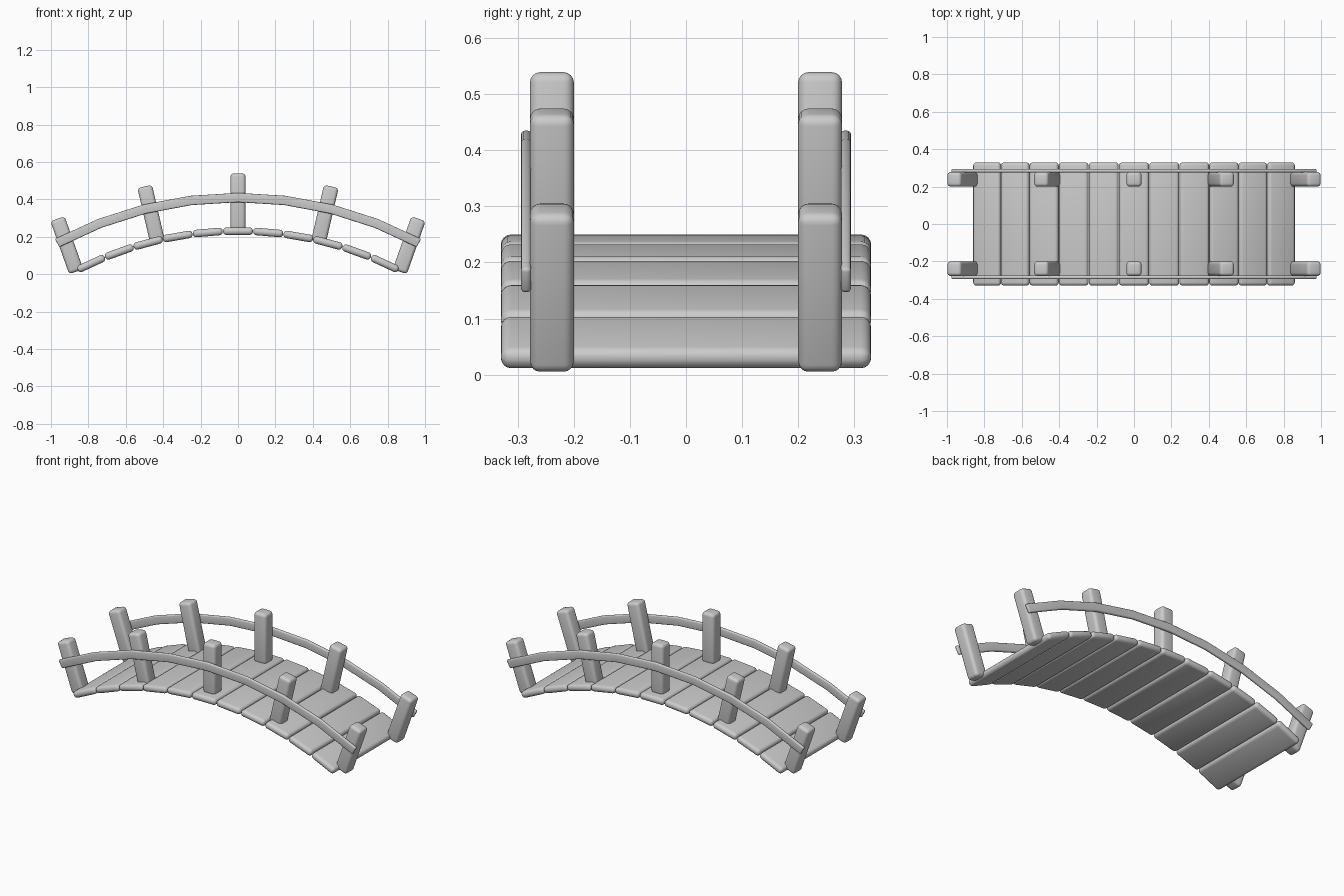
import bpy, bmesh, math
from mathutils import Matrix

if "Cube" in bpy.data.objects:
    bpy.data.objects.remove(bpy.data.objects["Cube"])

def finish(name, bm, bevel, seg):
    bmesh.ops.recalc_face_normals(bm, faces=bm.faces)
    me = bpy.data.meshes.new(name)
    bm.to_mesh(me)
    bm.free()
    ob = bpy.data.objects.new(name, me)
    bpy.context.collection.objects.link(ob)
    m = ob.modifiers.new("round", 'BEVEL')
    m.width, m.segments = bevel, seg
    m.limit_method, m.angle_limit = 'ANGLE', math.radians(40)
    for p in me.polygons:
        p.use_smooth = True
    return ob

def block(name, size, loc, tilt, bevel):
    # box tilted around y
    bm = bmesh.new()
    bmesh.ops.create_cube(bm, size=1)
    bm.transform(Matrix.Translation(loc) @ Matrix.Rotation(tilt, 4, 'Y')
                 @ Matrix.Diagonal((*size, 1)))
    return finish(name, bm, bevel, 4)

# deck planks along a circular arc
R, TOP, STEP = 1.867, 0.23, math.radians(4.97)
for i in range(-5, 6):
    a = i * STEP
    loc = (R * math.sin(a), 0, TOP - R * (1 - math.cos(a)))
    block(f"deck_plank_{i + 6}", (0.16, 0.66, 0.04), loc, a, 0.0185)

# leaning posts on both sides
posts = [(-0.915, 0.155, -19.5), (-0.465, 0.323, -13), (0, 0.389, 0),
         (0.465, 0.323, 13), (0.915, 0.155, 19.5)]
for side, s in (("front", -1), ("back", 1)):
    for i, (x, z, deg) in enumerate(posts):
        block(f"{side}_post_{i + 1}", (0.08, 0.078, 0.30),
              (x, s * 0.239, z), math.radians(deg), 0.018)

    # curved flat handrail swept along an arc
    bm = bmesh.new()
    RR, end, n = 2.045, math.asin(0.967 / 2.045), 8
    rings = []
    for k in range(n + 1):
        a = -end + 2 * end * k / n
        rings.append([bm.verts.new(((RR + d) * math.sin(a), s * y,
                                    0.41 - RR + (RR + d) * math.cos(a)))
                      for d, y in ((-0.025, 0.276), (0.025, 0.276),
                                   (0.025, 0.294), (-0.025, 0.294))])
    for r0, r1 in zip(rings, rings[1:]):
        for j in range(4):
            bm.faces.new((r0[j], r0[(j + 1) % 4], r1[(j + 1) % 4], r1[j]))
    bm.faces.new(rings[0])
    bm.faces.new(rings[-1])
    finish(f"{side}_handrail", bm, 0.007, 3)
